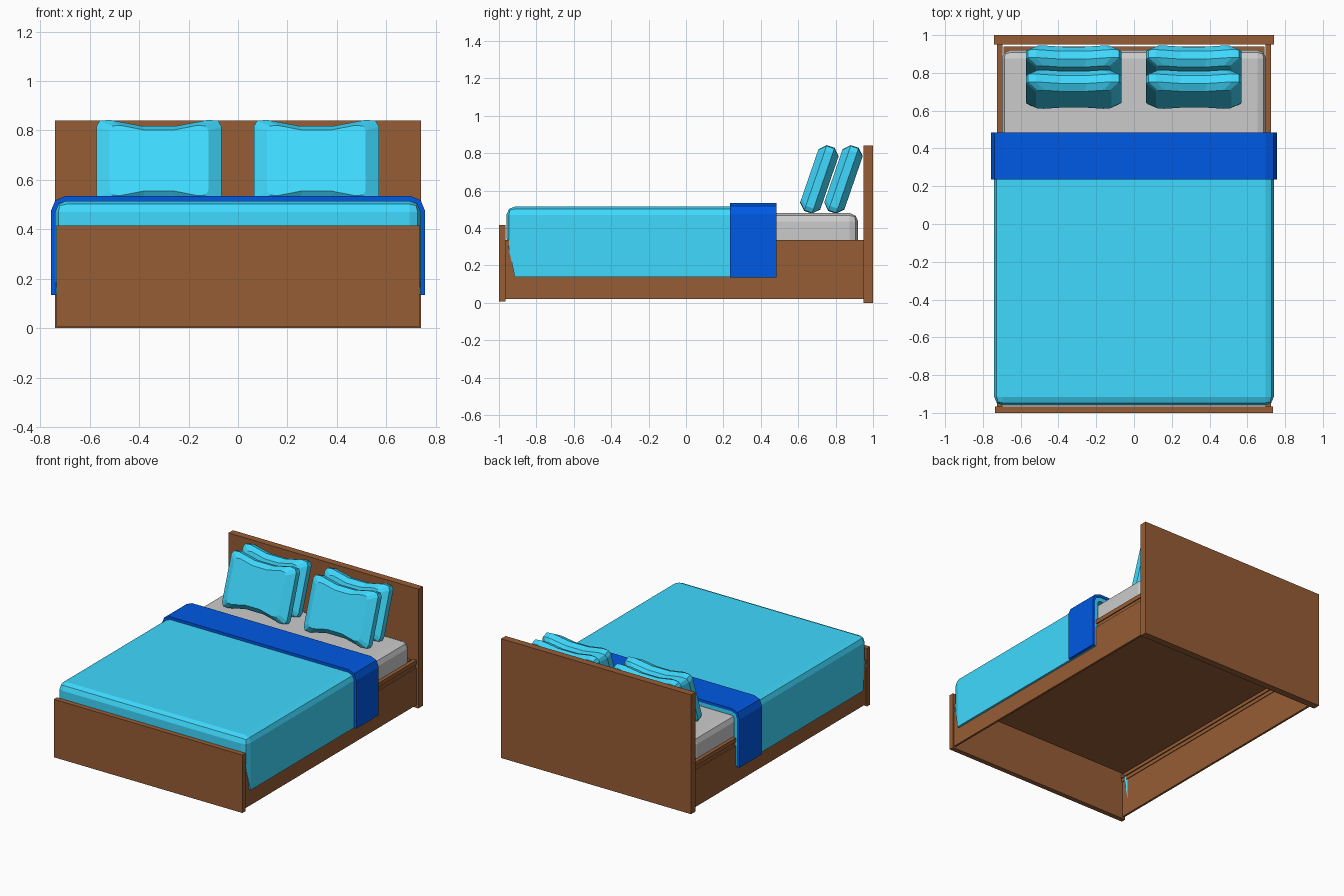
import bpy, bmesh, math
from mathutils import Matrix

if "Cube" in bpy.data.objects:
    bpy.data.objects.remove(bpy.data.objects["Cube"])


def material(name, rgb):
    m = bpy.data.materials.new(name)
    m.diffuse_color = (*rgb, 1)
    m.use_nodes = True
    m.node_tree.nodes["Principled BSDF"].inputs["Base Color"].default_value = m.diffuse_color
    return m


WOOD = material("wood", (0.31, 0.11, 0.035))
CYAN = material("light_blue_cloth", (0.05, 0.70, 1.0))
BLUE = material("deep_blue_cloth", (0.0, 0.10, 0.78))


def finish(name, bm, mat=None):
    mesh = bpy.data.meshes.new(name)
    bm.normal_update()
    bm.to_mesh(mesh)
    bm.free()
    if mat:
        mesh.materials.append(mat)
    obj = bpy.data.objects.new(name, mesh)
    bpy.context.collection.objects.link(obj)
    return obj


def box_mesh(lo, hi):
    bm = bmesh.new()
    bmesh.ops.create_cube(bm, size=1)
    for v in bm.verts:
        v.co = [(a + b) / 2 + c * (b - a) for a, b, c in zip(lo, hi, v.co)]
    return bm


def box(name, lo, hi, mat=None):
    return finish(name, box_mesh(lo, hi), mat)


def bevel(bm, test, width):
    """Round the edges whose midpoint passes the test."""
    edges = [e for e in bm.edges if test((e.verts[0].co + e.verts[1].co) / 2)]
    bmesh.ops.bevel(bm, geom=edges, offset=width, segments=2, profile=0.5,
                    affect='EDGES', clamp_overlap=True)
    bm.normal_update()


def drop_faces(bm, test):
    bmesh.ops.delete(bm, geom=[f for f in bm.faces if test(f.normal)], context='FACES')


def thicken(obj, amount):
    mod = obj.modifiers.new("thickness", 'SOLIDIFY')
    mod.thickness = amount
    mod.offset = -1


# Bed frame: end boards, base panel, and layered side rails
box("headboard", (-0.74, 0.95, 0), (0.74, 1.0, 0.84), WOOD)
box("footboard", (-0.735, -1.0, 0.007), (0.735, -0.965, 0.415), WOOD)
box("base_panel", (-0.69, -0.935, 0.322), (0.69, 0.94, 0.335), WOOD)
for side, s in (("left", -1), ("right", 1)):
    for part, inner, outer, z0, z1 in (("rail", 0.71, 0.725, 0.02, 0.28),
                                       ("rail_recess", 0.705, 0.718, 0.28, 0.305),
                                       ("rail_ledge", 0.697, 0.725, 0.305, 0.335)):
        x0, x1 = sorted((s * inner, s * outer))
        box(f"{side}_{part}", (x0, -0.965, z0), (x1, 0.95, z1), WOOD)

# Mattress, rounded on all but the bottom edges
bm = box_mesh((-0.70, -0.925, 0.335), (0.70, 0.92, 0.48))
bevel(bm, lambda c: c.z > 0.34, 0.045)
finish("mattress", bm)

# Duvet: open shell, with the hem rising round the foot corners
bm = box_mesh((-0.74, -0.96, 0.137), (0.74, 0.48, 0.515))
bevel(bm, lambda c: c.y < 0.4 and c.z > 0.15 and (abs(c.x) > 0.7 or c.z > 0.5), 0.045)
drop_faces(bm, lambda n: n.z < -0.9 or n.y > 0.9)
for v in bm.verts:
    if v.co.z < 0.15 and v.co.y < -0.92:
        v.co.z += 0.21 * min(1, (-0.915 - v.co.y) / 0.045)
thicken(finish("duvet", bm, CYAN), 0.03)

# Folded band lying across the duvet
bm = box_mesh((-0.757, 0.235, 0.135), (0.757, 0.484, 0.535))
bevel(bm, lambda c: abs(c.x) > 0.7 and c.z > 0.5, 0.06)
drop_faces(bm, lambda n: n.z < -0.9 or abs(n.y) > 0.9)
thicken(finish("duvet_band", bm, BLUE), 0.02)

# Pillows: outline pinched along top and bottom, stacked in four rings
QUARTER = [(0.253, 0.158), (0.24, 0.182), (0.20, 0.186), (0.07, 0.16)]
OUTLINE = (QUARTER + [(-x, z) for x, z in reversed(QUARTER)]
           + [(-x, -z) for x, z in QUARTER] + [(x, -z) for x, z in reversed(QUARTER)])
RINGS = [(-0.057, 0.79, 0.81), (-0.022, 1, 1), (0.022, 1, 1), (0.057, 0.79, 0.81)]


def pillow(name, x, y):
    bm = bmesh.new()
    rings = [[bm.verts.new((px * sx, t, pz * sz)) for px, pz in OUTLINE]
             for t, sx, sz in RINGS]
    n = len(OUTLINE)
    for a, b in zip(rings, rings[1:]):
        for i in range(n):
            j = (i + 1) % n
            bm.faces.new((a[i], a[j], b[j], b[i]))
    bm.faces.new(rings[0])
    bm.faces.new(rings[-1])
    bmesh.ops.recalc_face_normals(bm, faces=bm.faces)
    bm.transform(Matrix.Translation((x, y, 0.66))
                 @ Matrix.Rotation(math.radians(-19), 4, 'X'))
    finish(name, bm, CYAN)


for side, x in (("left", -0.32), ("right", 0.317)):
    for row, y in (("front", 0.713), ("back", 0.842)):
        pillow(f"{side}_{row}_pillow", x, y)
